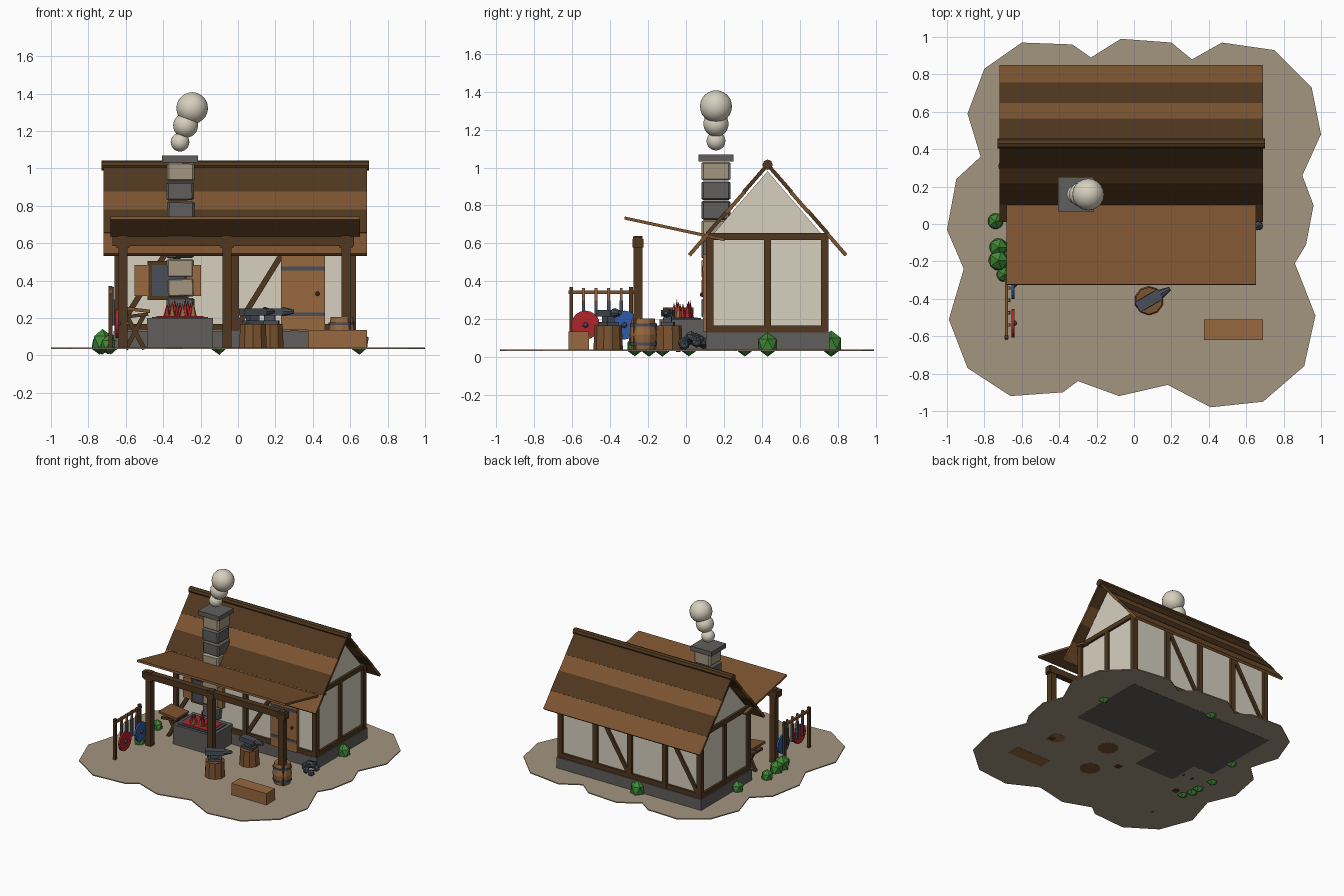
import bpy, math, random
from mathutils import Vector

if "Cube" in bpy.data.objects:
    bpy.data.objects.remove(bpy.data.objects["Cube"], do_unlink=True)
random.seed(4)


def material(name, r, g, b):
    m = bpy.data.materials.new(name)
    m.use_nodes = True
    m.diffuse_color = (r, g, b, 1)
    m.node_tree.nodes["Principled BSDF"].inputs["Base Color"].default_value = (r, g, b, 1)
    return m


dark_wood = material("dark wood", .08, .039, .014)
mid_wood = material("mid wood", .2, .088, .03)
light_wood = material("light wood", .31, .14, .05)
plaster = material("plaster", .68, .63, .52)
stone = material("grey stone", .12, .113, .107)
sand = material("sand stone", .37, .3, .215)
metal = material("blue grey metal", .066, .078, .1)
red = material("red", .42, .018, .022)
blue = material("blue", .03, .1, .38)
green = material("leaf green", .05, .25, .035)


def finish(name, mat, scale=None, rot=None):
    ob = bpy.context.object
    ob.name = name
    ob.data.materials.append(mat)
    if scale:
        ob.scale = scale
    if rot:
        ob.rotation_euler = rot
    return ob


def box(name, at, size, mat, rot=None):
    bpy.ops.mesh.primitive_cube_add(size=1, location=at)
    return finish(name, mat, size, rot)


def beam(name, start, end, thick, mat):
    a, b = Vector(start), Vector(end)
    rot = (b - a).to_track_quat('Z', 'Y').to_euler()
    return box(name, (a + b) / 2, (thick, thick, (b - a).length), mat, rot)


def drum(name, at, r, depth, mat, sides=12, top=None, rot=None):
    bpy.ops.mesh.primitive_cone_add(vertices=sides, radius1=r, radius2=r if top is None else top,
                                    depth=depth, location=at)
    return finish(name, mat, None, rot)


def ball(name, at, r, mat, detail=1, scale=None):
    bpy.ops.mesh.primitive_ico_sphere_add(subdivisions=detail, radius=r, location=at)
    return finish(name, mat, scale)


def prism(name, points, depth, mat):
    """Outline of 3D points pushed along the depth vector."""
    n = len(points)
    low = [Vector(p) for p in points]
    verts = low + [p + Vector(depth) for p in low]
    faces = [list(range(n))[::-1], list(range(n, n + n))]
    faces += [[i, (i + 1) % n, (i + 1) % n + n, i + n] for i in range(n)]
    me = bpy.data.meshes.new(name)
    me.from_pydata(verts, [], faces)
    me.materials.append(mat)
    ob = bpy.data.objects.new(name, me)
    bpy.context.collection.objects.link(ob)
    return ob


# Scalloped ground slab
outline = [(-.6, .97), (-.8, .83), (-.89, .59), (-.82, .36), (-.95, .24), (-1, -.03), (-.91, -.24),
           (-.99, -.51), (-.89, -.77), (-.66, -.92), (-.38, -.9), (-.3, -.84), (-.08, -.92),
           (.18, -.86), (.41, -.98), (.69, -.95), (.91, -.76), (.97, -.49), (.86, -.21), (.92, -.11),
           (.96, .1), (.9, .26), (1, .48), (.95, .73), (.75, .93), (.47, .97), (.31, .88), (.2, .97),
           (-.07, .99), (-.23, .89), (-.33, .96)]
prism("ground", [(x, y, .034) for x, y in outline], (0, 0, .008), sand)

# House body and footing
LEFT, RIGHT, FRONT, BACK, MID, CX = -.64, .61, .125, .73, .43, -.015
FLOOR = .033
box("footing", (CX, MID, .082), (1.3, .65, .098), stone)
prism("house_walls", [(LEFT, FRONT, .13), (LEFT, BACK, .13), (LEFT, BACK, .63),
                      (LEFT, MID, .98), (LEFT, FRONT, .63)], (RIGHT - LEFT, 0, 0), plaster)

# Timber frame, same pattern on facing walls
span = (RIGHT - LEFT) / 4
for y in (FRONT, BACK):
    for i in range(5):
        x = LEFT + i * span
        beam("wall_stud", (x, y, .13), (x, y, .64), .04, dark_wood)
    for i in (0, 2):
        x = LEFT + i * span
        beam("wall_brace", (x + .02, y, .17), (x + span - .02, y, .61), .03, dark_wood)
    for z in (.15, .635):
        beam("wall_plate", (LEFT - .02, y, z), (RIGHT + .02, y, z), .036, dark_wood)
for x in (LEFT, RIGHT):
    beam("gable_stud", (x, MID, .13), (x, MID, .64), .036, dark_wood)
    for z in (.15, .637):
        beam("gable_plate", (x, FRONT - .02, z), (x, BACK + .02, z), .036, dark_wood)

# Plank roof and ridge
RUN, DROP = .41, .47
pitch = math.atan2(DROP, RUN)
steps = [0, .3, .52, .77, 1]
for side in (-1, 1):
    for i in range(4):
        t = (steps[i] + steps[i + 1]) / 2
        length = (steps[i + 1] - steps[i]) * math.hypot(RUN, DROP) + .008
        box("roof_plank", (CX, MID + side * RUN * t, 1.015 - DROP * t - .004 * (i % 2)),
            (1.41, length, .02), mid_wood if i % 2 else dark_wood, (-side * pitch, 0, 0))
drum("ridge_beam", (CX, MID, 1.015), .027, 1.43, dark_wood, 8, rot=(0, math.pi / 2, 0))

# Lean-to canopy on posts
box("canopy", (CX, -.06, .677), (1.335, .54, .016), mid_wood, (-.213, 0, 0))
for x in (-.615, -.06, .578):
    beam("canopy_post", (x, -.253, FLOOR), (x, -.253, .64), .048, dark_wood)
    box("post_cap", (x, -.253, .6), (.075, .056, .045), dark_wood)
beam("canopy_beam", (-.67, -.253, .61), (.62, -.253, .61), .05, dark_wood)

# Door with iron straps
box("door", (.348, .105, .34), (.235, .03, .41), light_wood)
for z in (.22, .465):
    box("door_strap", (.348, .09, z), (.235, .008, .02), metal)
ball("door_knob", (.425, .085, .33), .012, dark_wood, 2)

# Window with shutters
box("window_frame", (-.375, .105, .4), (.22, .03, .21), dark_wood)
box("window_glass", (-.375, .09, .4), (.17, .008, .165), metal)
for side in (-1, 1):
    box("shutter", (-.375 + side * .14, .1, .4), (.075, .03, .165), light_wood)

# Forge with embers and flames
box("forge", (-.31, -.01, .116), (.355, .26, .166), stone)
box("forge_rim", (-.31, -.02, .2), (.3, .2, .012), metal)
box("embers", (-.31, -.02, .206), (.25, .16, .008), red)
for i in range(11):
    x, y = -.38 + .14 * i / 10, random.uniform(-.07, .03)
    h = random.uniform(.07, .1)
    drum("flame", (x, y, .207 + h / 2), .02, h, light_wood if i % 4 == 2 else red, 5, 0)

# Stacked chimney and smoke
courses = [stone, sand, sand, stone, sand, stone, stone, sand]
for i, mat in enumerate(courses):
    block = box("chimney_block", (-.31 + random.uniform(-.005, .005), .158, .26 + .103 * i),
                (.148, .155, .098), mat, (0, random.uniform(-.03, .03), 0))
    bevel = block.modifiers.new("soft_edge", 'BEVEL')
    bevel.width = .08
    bevel.segments = 1
box("chimney_cap", (-.31, .158, 1.05), (.19, .185, .036), stone)
for x, z, r in ((-.31, 1.14, .05), (-.28, 1.23, .067), (-.245, 1.322, .085)):
    ball("smoke_puff", (x, .158, z), r, plaster, 3)
    bpy.ops.object.shade_smooth_by_angle()


# Anvils on stumps
def anvil(x, y, turn):
    drum("stump", (x, y, .1), .078, .134, mid_wood, 10, .072)
    d, s = math.cos(turn), math.sin(turn)
    box("anvil_foot", (x, y, .175), (.1, .065, .022), metal, (0, 0, turn))
    box("anvil_waist", (x, y, .2), (.06, .04, .04), metal, (0, 0, turn))
    box("anvil_top", (x, y, .232), (.14, .06, .036), metal, (0, 0, turn))
    drum("anvil_horn", (x + .1 * d, y + .1 * s, .234), .026, .06, metal, 8, .01,
         (0, math.pi / 2, turn))


anvil(.08, -.41, math.radians(30))
anvil(.17, -.095, math.radians(-5))

# Barrel with hoops
for z, a, b in ((.076, .06, .072), (.162, .072, .06)):
    drum("barrel_half", (.555, -.225, z), a, .086, light_wood, 12, b)
for z in (.07, .17):
    drum("barrel_hoop", (.555, -.225, z), .071, .014, metal, 12)

# Crate
box("crate", (.532, -.565, .084), (.315, .11, .102), light_wood)

# Bellows on a stand
box("bellows_board", (-.55, -.04, .245), (.16, .16, .018), mid_wood, (0, .12, 0))
box("bellows_base", (-.55, -.04, .212), (.14, .13, .018), dark_wood, (0, -.12, 0))
for side in (-1, 1):
    beam("bellows_leg", (-.55 + side * .05, -.04, .22), (-.55 - side * .05, -.04, FLOOR), .024, dark_wood)

# Coal heap
for i in range(16):
    a, d = random.uniform(0, math.tau), random.uniform(.01, .07)
    ball("coal", (.62 + d * math.cos(a), .04 + d * 1.2 * math.sin(a), .125 - d), .028, metal, 1)

# Tool rack with hanging tools and shields
for y in (-.605, -.29):
    beam("rack_post", (-.682, y, FLOOR), (-.682, y, .37), .02, dark_wood)
beam("rack_rail", (-.682, -.62, .342), (-.682, -.275, .342), .018, mid_wood)
for i in range(4):
    y = -.54 + .066 * i
    beam("tool_handle", (-.67, y, .365), (-.67, y, .29), .014, light_wood)
    beam("tool_blade", (-.67, y, .3), (-.67, y, .16), .018, metal)
for y, mat in ((-.53, red), (-.325, blue)):
    drum("shield", (-.647, y, .17), .076, .014, mat, 16, rot=(0, math.pi / 2, 0))
    ball("shield_boss", (-.64, y, .17), .015, metal, 2)

# Bushes
for x, y, r in ((-.74, .015, .048), (-.725, -.125, .055), (-.725, -.195, .06), (-.695, -.27, .045),
                (-.68, .31, .05), (.65, .43, .055), (-.1, .765, .06)):
    ball("bush", (x, y, r + .012), r, green, 1, (1, 1, 1.15))
